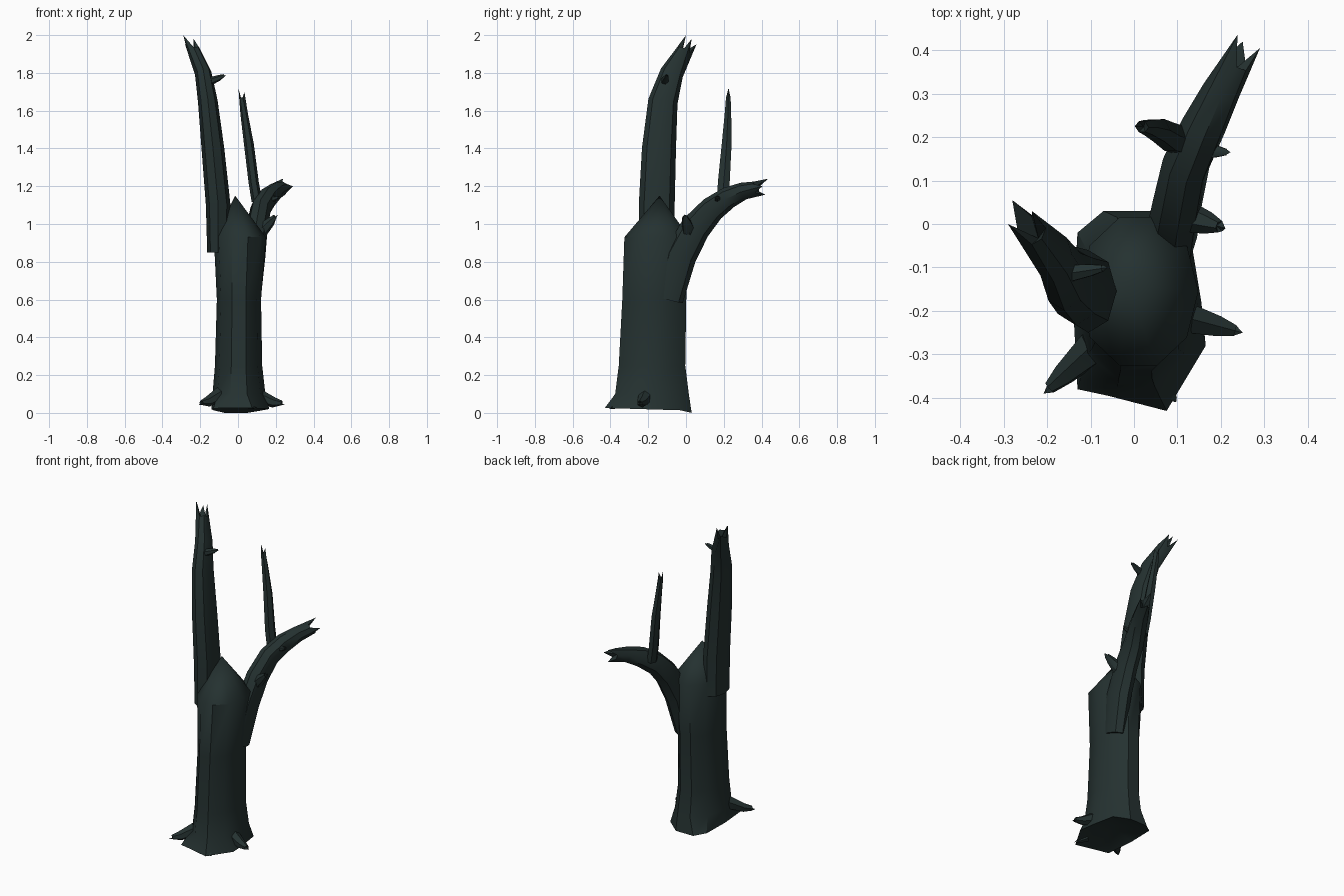
import bpy, bmesh, math
from mathutils import Vector

cube = bpy.data.objects.get("Cube")
if cube:
    bpy.data.objects.remove(cube, do_unlink=True)

# Single dark bark colour
bark = bpy.data.materials.new("dark bark")
bark.use_nodes = True
bark.diffuse_color = (0.018, 0.031, 0.030, 1)
bsdf = bark.node_tree.nodes["Principled BSDF"]
bsdf.inputs["Base Color"].default_value = bark.diffuse_color
bsdf.inputs["Roughness"].default_value = 0.9


def finish(bm, name, angle=40):
    bmesh.ops.recalc_face_normals(bm, faces=bm.faces)
    mesh = bpy.data.meshes.new(name)
    bm.to_mesh(mesh)
    bm.free()
    mesh.materials.append(bark)
    obj = bpy.data.objects.new(name, mesh)
    bpy.context.collection.objects.link(obj)
    bpy.ops.object.select_all(action='DESELECT')
    obj.select_set(True)
    bpy.context.view_layer.objects.active = obj
    bpy.ops.object.shade_smooth_by_angle(angle=math.radians(angle))
    return obj


def skin(bm, rings):
    for low, high in zip(rings, rings[1:]):
        n = len(low)
        for i in range(n):
            j = (i + 1) % n
            bm.faces.new((low[i], low[j], high[j], high[i]))


def cap(bm, ring, point):
    centre = bm.verts.new(point)
    for i in range(len(ring)):
        bm.faces.new((ring[i - 1], ring[i], centre))


def limb(name, path, radii, sides=8, tips=()):
    """Tapered tube along a path; tips pull end vertices into broken splinters."""
    pts = [Vector(p) for p in path]
    main = (pts[-1] - pts[0]).normalized()
    ref = Vector((0, 0, 1)) if abs(main.x) > 0.7 else Vector((1, 0, 0))
    bm = bmesh.new()
    rings = []
    for k, (p, (a, b)) in enumerate(zip(pts, radii)):
        t = (pts[min(k + 1, len(pts) - 1)] - pts[max(k - 1, 0)]).normalized()
        u = (ref - t * ref.dot(t)).normalized()
        v = t.cross(u)
        rings.append([bm.verts.new(p + u * a * math.cos(s) + v * b * math.sin(s))
                      for s in (math.tau * i / sides for i in range(sides))])
    skin(bm, rings)
    cap(bm, rings[0], pts[0])
    cap(bm, rings[-1], pts[-1].lerp(pts[-2], 0.3 if tips else 0))
    free = list(rings[-1])
    for tip in map(Vector, tips):
        nearest = min(free, key=lambda w: (w.co - tip).length)
        nearest.co = tip
        free.remove(nearest)
    return finish(bm, name)


# Trunk: uneven flared foot, narrowing body, pointed broken top
foot = [(.155, -.18), (.13, -.03), (.05, .03), (-.07, .03), (-.13, -.02),
        (-.14, -.19), (-.13, -.38), (-.06, -.395), (.075, -.43), (.165, -.28)]
bm = bmesh.new()
rings = [[bm.verts.new((x, y, 0.013 - 0.03 * y if y < 0 else 0)) for x, y in foot]]
rings[0][2].co.z = rings[0][3].co.z = 0
for z, cx, cy, rx, ry in ((.10, .005, -.18, .14, .205), (.25, .003, -.18, .125, .185),
                          (.6, .005, -.168, .117, .178), (.93, .01, -.155, .138, .18)):
    rings.append([bm.verts.new((cx + rx * math.cos(s), cy + ry * math.sin(s), z))
                  for s in (math.tau * i / len(foot) for i in range(len(foot)))])
skin(bm, rings)
cap(bm, rings[0], (0, -.2, .08))
cap(bm, rings[-1], (-.015, -.14, 1.15))
finish(bm, "trunk")

# Main limbs
limb("tall_limb",
     [(-.105, -.155, .85), (-.105, -.155, 1.1), (-.133, -.143, 1.4),
      (-.16, -.122, 1.65), (-.185, -.075, 1.8), (-.235, -.015, 1.92)],
     [(.058, .095), (.065, .095), (.06, .09), (.052, .078), (.044, .062), (.034, .036)],
     tips=[(-.29, .0, 2.0), (-.28, .055, 1.95), (-.235, .03, 1.98)])
limb("side_limb",
     [(.07, -.09, .6), (.085, -.03, .83), (.1, .05, .98), (.12, .14, 1.08),
      (.16, .225, 1.14), (.2, .305, 1.175), (.236, .37, 1.192)],
     [(.05, .075), (.06, .085), (.057, .08), (.055, .068),
      (.052, .058), (.044, .046), (.034, .034)],
     tips=[(.238, .435, 1.24), (.29, .405, 1.2), (.25, .42, 1.155)])
limb("upright_shoot",
     [(.1, .195, 1.12), (.083, .2, 1.22), (.058, .215, 1.42),
      (.033, .222, 1.58), (.018, .224, 1.67)],
     [(.028, .036), (.027, .036), (.026, .03), (.02, .02), (.015, .014)],
     sides=6, tips=[(.002, .225, 1.72), (.034, .222, 1.7)])


def stub(name, start, end, r, droop=0.0):
    """Short broken twig or root that tapers to a splinter."""
    a, b = Vector(start), Vector(end)
    mid = a.lerp(b, 0.6) - Vector((0, 0, droop))
    last = a.lerp(b, 0.88)
    limb(name, [a, mid, last], [(r, r), (r * .65, r * .65), (r * .35, r * .35)],
         sides=6, tips=[b])


# Twigs and root spurs
stub("tall_limb_twig", (-.16, -.115, 1.75), (-.06, -.1, 1.79), .024)
stub("side_limb_upper_twig", (.14, .17, 1.12), (.222, .165, 1.145), .024)
stub("side_limb_lower_twig", (.11, .02, .95), (.21, -.01, 1.05), .04)
stub("left_root", (.10, -.21, .09), (.25, -.25, .045), .042, .008)
stub("right_root", (-.09, -.28, .10), (-.208, -.39, .045), .042, .008)
stub("front_root", (.05, -.35, .05), (.097, -.41, .025), .025)
